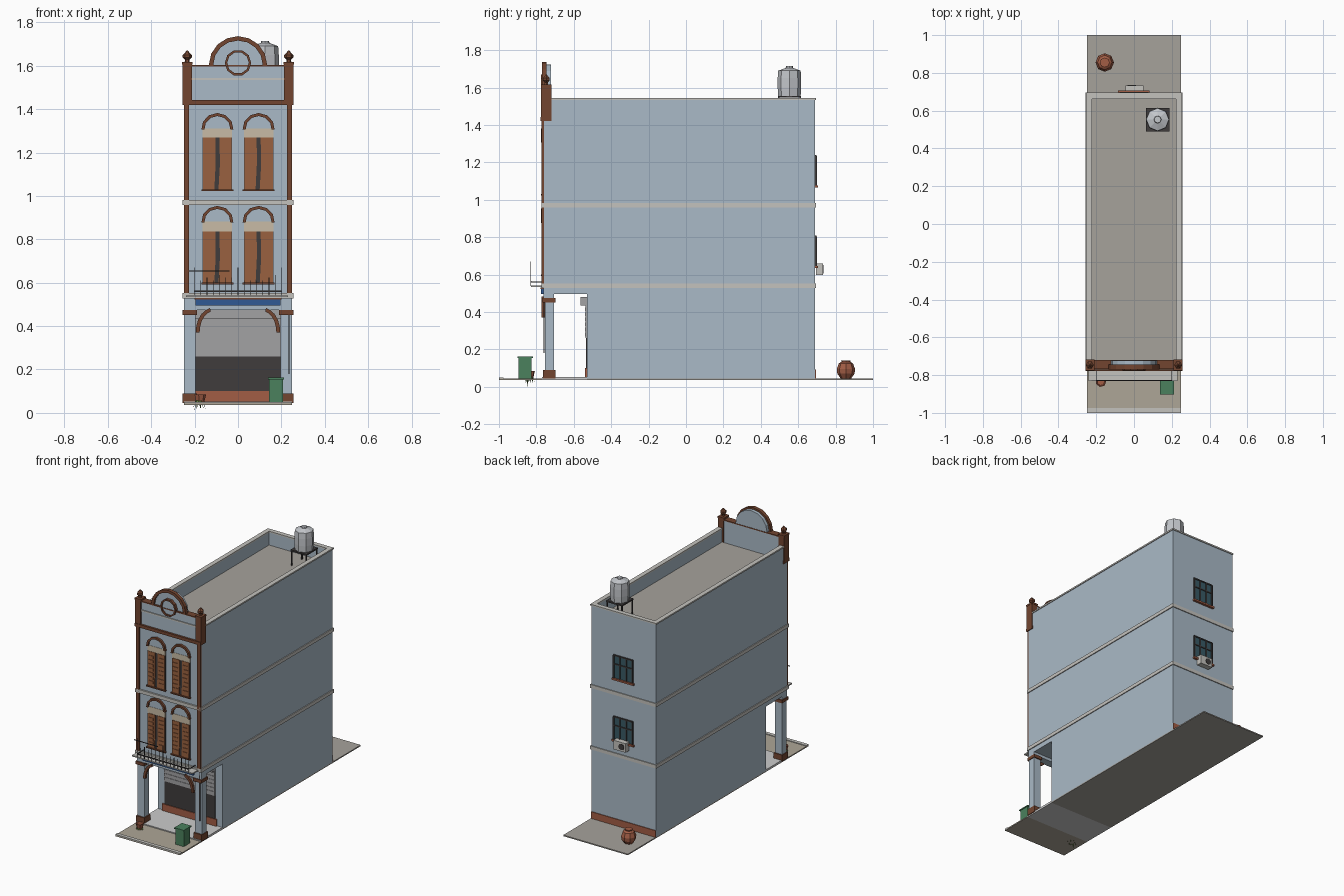
import bpy, bmesh, math, random
from mathutils import Vector

if "Cube" in bpy.data.objects:
    bpy.data.objects.remove(bpy.data.objects["Cube"])
random.seed(4)

COL = dict(wall=(.40, .49, .57), brown=(.17, .06, .03), shutter=(.32, .12, .05), cream=(.58, .50, .38),
           stone=(.55, .54, .51), roof=(.38, .36, .33), dark=(.05, .045, .045), steel=(.36, .36, .37),
           blue=(.03, .10, .30), green=(.07, .22, .11), tile=(.36, .11, .06), glass=(.04, .10, .13),
           metal=(.55, .57, .60), floor=(.60, .60, .58), path=(.42, .38, .31), leaf=(.12, .22, .05))
MAT = {}


def mat(c):
    if c not in MAT:
        MAT[c] = bpy.data.materials.new(c)
        MAT[c].diffuse_color = (*COL[c], 1)
    return MAT[c]


def finish(bm, name, c):
    bmesh.ops.recalc_face_normals(bm, faces=bm.faces)
    me = bpy.data.meshes.new(name)
    bm.to_mesh(me)
    bm.free()
    me.materials.append(mat(c))
    ob = bpy.data.objects.new(name, me)
    bpy.context.collection.objects.link(ob)
    return ob


def box(name, c, x0, x1, y0, y1, z0, z1):
    bm = bmesh.new()
    bmesh.ops.create_cube(bm, size=1)
    for v in bm.verts:
        v.co = ((x0 + x1) / 2 + v.co.x * (x1 - x0), (y0 + y1) / 2 + v.co.y * (y1 - y0),
                (z0 + z1) / 2 + v.co.z * (z1 - z0))
    return finish(bm, name, c)


def prism(name, c, pts, a, b, axis='y'):
    """Extrude an outline: (x,z) along y, or (y,z) along x."""
    bm = bmesh.new()
    put = (lambda p, t: (p[0], t, p[1])) if axis == 'y' else (lambda p, t: (t, p[0], p[1]))
    f = bm.faces.new([bm.verts.new(put(p, a)) for p in pts])
    ext = bmesh.ops.extrude_face_region(bm, geom=[f])['geom']
    move = Vector(put((0, 0), b - a))
    bmesh.ops.translate(bm, vec=move, verts=[g for g in ext if isinstance(g, bmesh.types.BMVert)])
    return finish(bm, name, c)


def arc(cx, cz, rx, rz, a0, a1, n):
    return [(cx + rx * math.cos(math.radians(a0 + (a1 - a0) * i / n)),
             cz + rz * math.sin(math.radians(a0 + (a1 - a0) * i / n))) for i in range(n + 1)]


def band(name, c, cx, cz, rx, rz, t, a0, a1, n, y0, y1):
    prism(name, c, arc(cx, cz, rx, rz, a0, a1, n) + arc(cx, cz, rx - t, rz - t, a1, a0, n), y0, y1)


def lathe(name, c, x, y, prof, n):
    bm = bmesh.new()
    rings = [[bm.verts.new((x + r * math.cos(math.tau * i / n), y + r * math.sin(math.tau * i / n), z))
              for i in range(n)] for r, z in prof]
    for a, b in zip(rings, rings[1:]):
        for i in range(n):
            j = (i + 1) % n
            bm.faces.new((a[i], a[j], b[j], b[i]))
    bm.faces.new(rings[0])
    bm.faces.new(rings[-1])
    return finish(bm, name, c)


def ring_course(name, c, x, y0, y1, z0, z1, t):
    """Rectangular rim around the building, open in the middle."""
    box(name + '_left', c, -x, -x + t, y0, y1, z0, z1)
    box(name + '_right', c, x - t, x, y0, y1, z0, z1)
    box(name + '_front', c, -x + t, x - t, y0, y0 + t, z0, z1)
    box(name + '_back', c, -x + t, x - t, y1 - t, y1, z0, z1)


# ground, kerb and arcade floor
box('ground_back', 'roof', -.25, .25, -.53, 1, .037, .045)
box('pavement', 'path', -.25, .25, -1, -.77, .037, .045)
box('kerb', 'stone', -.25, .25, -1, -.975, .037, .05)
box('arcade_floor', 'floor', -.25, .25, -.77, -.53, .037, .052)

# main block, overhanging the arcade
prism('building', 'wall', [(-.53, .045), (.69, .045), (.69, 1.44), (-.76, 1.44), (-.76, .495), (-.53, .495)],
      -.25, .25, 'x')
box('roof_deck', 'roof', -.225, .225, -.72, .665, 1.44, 1.445)
ring_course('parapet', 'wall', .25, -.76, .69, 1.44, 1.535, .025)
ring_course('coping', 'stone', .255, -.768, .695, 1.533, 1.543, .032)
for i, z in enumerate((.54, .97)):
    ring_course(f'string_course_{i}', 'stone', .256, -.772, .696, z - .012, z + .012, .03)
box('back_plinth', 'tile', -.25, .25, .69, .695, .045, .092)

# shopfront
box('roller_shutter', 'steel', -.195, .195, -.537, -.53, .26, .48)
for i in range(6):
    z = .27 + i * .027
    box('shutter_slat', 'steel', -.195, .195, -.54, -.536, z, z + .02)
box('shop_opening', 'dark', -.195, .195, -.535, -.53, .10, .26)
box('shop_step', 'tile', -.21, .21, -.54, -.53, .05, .10)
box('shutter_box', 'steel', -.195, .195, -.565, -.53, .435, .48)

# pillars, brackets, pilasters and parapet posts, both sides
for s, side in ((-1, 'left'), (1, 'right')):
    def sbox(name, c, a, b, *r):
        box(f'{name}_{side}', c, min(s * a, s * b), max(s * a, s * b), *r)
    sbox('pillar', 'wall', .197, .25, -.755, -.705, .045, .496)
    sbox('pillar_base', 'brown', .19, .255, -.765, -.698, .045, .09)
    sbox('pillar_capital', 'brown', .19, .255, -.768, -.698, .452, .474)
    curve = arc(.115, .37, .08, .115, 0, 80, 5) + arc(.115, .37, .062, .098, 80, 0, 5)
    prism(f'bracket_{side}', 'brown', [(s * x, z) for x, z in curve], -.772, -.755)
    sbox('pilaster', 'brown', .225, .25, -.772, -.76, .552, 1.42)
    sbox('parapet_post', 'brown', .212, .256, -.774, -.72, 1.42, 1.615)
    sbox('post_cap', 'brown', .209, .258, -.776, -.718, 1.605, 1.617)
    lathe(f'finial_{side}', 'brown', s * .234, -.747,
          [(.012, 1.615), (.010, 1.628), (.021, 1.637), (.021, 1.65), (.009, 1.662), (.003, 1.67)], 6)
box('fascia_beam', 'wall', -.25, .25, -.762, -.705, .474, .53)
box('shop_fascia', 'blue', -.195, .195, -.776, -.762, .495, .523)
box('fascia_trim', 'brown', -.2, .2, -.778, -.762, .523, .53)
box('down_pipe', 'dark', .233, .238, -.762, -.757, .18, .53)

# balcony ledge and thin railing
box('balcony', 'stone', -.24, .23, -.83, -.76, .533, .541)
box('rail_bottom', 'dark', -.2, .2, -.832, -.826, .558, .565)
box('rail_top', 'dark', -.225, -.04, -.831, -.828, .652, .657)
for i in range(15):
    x = -.2 + i * .4 / 14
    top = .67 if i % 7 == 0 else random.choice((.61, .625, .635))
    box('baluster', 'dark', x - .0015, x + .0015, -.831, -.828, .54, top)
for x in (-.2, .2):
    box('rail_side', 'dark', x - .002, x + .002, -.83, -.76, .558, .563)


# arched front windows with louvred shutters ajar
def front_window(cx, z0, z1, z2):
    w = .068
    box('window_recess', 'dark', cx - w, cx + w, -.764, -.76, z0, z1)
    box('window_sill', 'brown', cx - w - .006, cx + w + .006, -.776, -.76, z0 - .008, z0)
    box('transom_panel', 'cream', cx - w, cx + w, -.766, -.76, z1, z2)
    prism('arch_panel', 'wall', arc(cx, z2, .062, .06, 0, 180, 6), -.764, -.76)
    band('window_arch', 'brown', cx, z2, .074, .072, .014, -4, 184, 6, -.776, -.76)
    for s in (-1, 1):
        e = cx + s * (w - .002)
        tops = (.005, .012) if s > 0 else (.014, .008)
        leaf = [(e, z0), (cx + s * tops[0], z0), (cx + s * tops[1], (z0 + z1) / 2), (cx + s * .009, z1), (e, z1)]
        prism('shutter_leaf', 'shutter', leaf, -.769, -.763)
        for k in range(7):
            z = z0 + .02 + k * (z1 - z0 - .035) / 7
            a, b = sorted((cx + s * .02, e - s * .008))
            box('louvre', 'shutter', a, b, -.773, -.768, z, z + .018)


for cx in (-.095, .095):
    front_window(cx, .60, .835, .882)
    front_window(cx, 1.03, 1.27, 1.31)

# front gable parapet with pediment
box('cornice', 'brown', -.256, .256, -.778, -.718, 1.42, 1.442)
box('front_parapet', 'wall', -.215, .215, -.764, -.722, 1.44, 1.60)
box('parapet_line', 'stone', -.213, .213, -.77, -.76, 1.533, 1.543)
box('parapet_rail', 'brown', -.213, .213, -.768, -.72, 1.597, 1.604)
prism('pediment', 'wall', arc(0, 1.604, .122, .12, 0, 180, 8), -.755, -.722)
band('pediment_arch', 'brown', 0, 1.604, .134, .132, .02, 0, 180, 8, -.77, -.745)
band('medallion_ring', 'brown', 0, 1.613, .061, .061, .011, 0, 360, 10, -.775, -.755)
prism('medallion', 'wall', arc(0, 1.613, .052, .052, 0, 324, 9), -.766, -.755)

# roof water tank on a stand
tx, ty = .125, .553
lathe('water_tank', 'metal', tx, ty, [(.06, 1.555), (.063, 1.60), (.063, 1.65), (.06, 1.69),
                                      (.02, 1.705), (.018, 1.714)], 8)
box('tank_stand', 'dark', tx - .062, tx + .062, ty - .062, ty + .062, 1.546, 1.556)
for sx in (-1, 1):
    for sy in (-1, 1):
        x, y = tx + sx * .057, ty + sy * .057
        box('tank_leg', 'dark', x - .004, x + .004, y - .004, y + .004, 1.444, 1.548)

# rear windows
for z0 in (.645, 1.075):
    z1 = z0 + .16
    box('rear_glass', 'glass', -.07, .07, .69, .694, z0, z1)
    for x in (-.073, -.025, .025, .073):
        box('rear_mullion', 'dark', x - .004, x + .004, .69, .70, z0, z1)
    for z in (z0 + .1, z1):
        box('rear_bar', 'dark', -.077, .077, .69, .699, z - .004, z + .004)
    box('rear_sill', 'tile', -.085, .082, .69, .706, z0 - .01, z0 + .002)

# air conditioner
box('air_conditioner', 'stone', -.045, .05, .694, .732, .597, .66)
lathe('fan_grille', 'dark', 0, 0, [(.022, 0), (.022, .004)], 8)
fan = bpy.context.collection.objects['fan_grille']
fan.rotation_euler = (-math.pi / 2, 0, 0)
fan.location = (-.012, .731, .629)

# rear jar, front bin
lathe('jar', 'tile', -.155, .855, [(.028, .045), (.046, .07), (.049, .095), (.038, .125), (.024, .134), (.026, .142)], 8)
box('bin', 'green', .143, .207, -.895, -.825, .045, .155)
box('bin_lid', 'green', .138, .211, -.902, -.817, .155, .163)

# potted plant with drooping leaves
lathe('plant_pot', 'tile', -.175, -.835, [(.018, .045), (.028, .085), (.024, .085), (.02, .078)], 7)
bm = bmesh.new()
for i in range(9):
    a = i * math.tau / 9
    d, p = Vector((math.cos(a), math.sin(a), 0)), Vector((-math.sin(a), math.cos(a), 0)) * .006
    c = Vector((-.178, -.84, .05))
    r = random.uniform(.02, .04)
    mid, tip = c + d * r * .6 + Vector((0, 0, .008)), c + d * r + Vector((0, 0, -.05 if i == 5 else -.03))
    bm.faces.new([bm.verts.new(v) for v in (c, mid + p, tip, mid - p)])
finish(bm, 'plant_leaves', 'leaf')

for m in bpy.data.materials:
    if m.users and not m.is_grease_pencil:
        m.use_nodes = True
        m.node_tree.nodes["Principled BSDF"].inputs["Base Color"].default_value = m.diffuse_color
